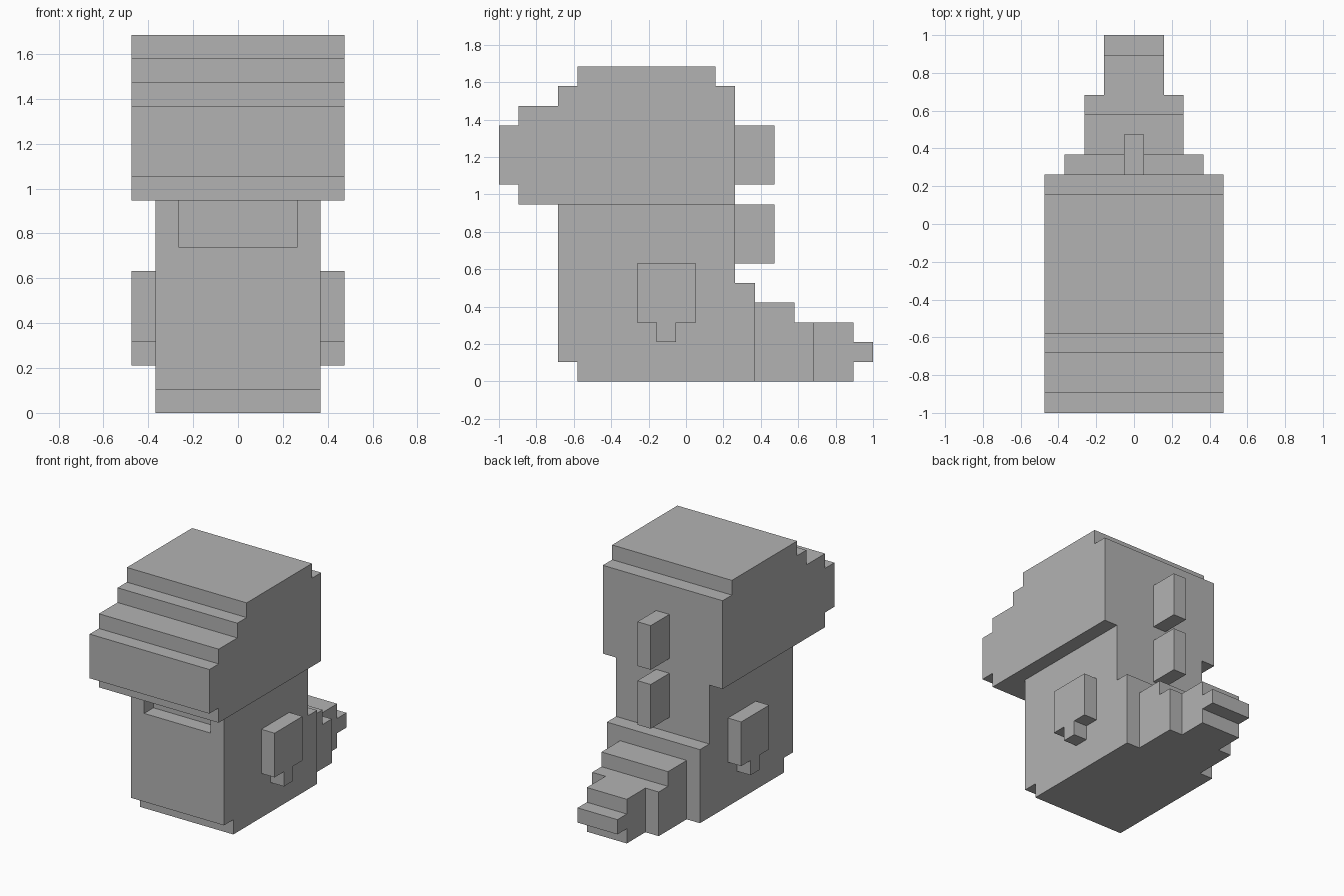
import bpy
import bmesh

cube = bpy.data.objects.get("Cube")
if cube:
    bpy.data.objects.remove(cube, do_unlink=True)

U = 2 / 19        # one block
DEPTH = 19        # blocks from front to back

grey = bpy.data.materials.new("plain grey")
grey.use_nodes = True
grey.diffuse_color = (0.45, 0.45, 0.45, 1)
grey.node_tree.nodes["Principled BSDF"].inputs["Base Color"].default_value = (0.45, 0.45, 0.45, 1)


def extrude(name, profile, x0, x1):
    """Side outline in (y, z) blocks, y counted from the front, swept from x0 to x1."""
    bm = bmesh.new()
    rim = [bm.verts.new((x0 * U, (y - DEPTH / 2) * U, z * U)) for y, z in profile]
    face = bm.faces.new(rim)
    swept = bmesh.ops.extrude_face_region(bm, geom=[face])["geom"]
    moved = [v for v in swept if isinstance(v, bmesh.types.BMVert)]
    bmesh.ops.translate(bm, verts=moved, vec=((x1 - x0) * U, 0, 0))
    bmesh.ops.recalc_face_normals(bm, faces=bm.faces)
    mesh = bpy.data.meshes.new(name)
    bm.to_mesh(mesh)
    bm.free()
    mesh.materials.append(grey)
    obj = bpy.data.objects.new(name, mesh)
    bpy.context.collection.objects.link(obj)
    return obj


def block(name, y0, y1, z0, z1, x0, x1):
    return extrude(name, [(y0, z0), (y1, z0), (y1, z1), (y0, z1)], x0, x1)


# Head with stepped snout and crown
extrude("head", [(1, 9), (12, 9), (12, 15), (11, 15), (11, 16), (4, 16), (4, 15), (3, 15),
                 (3, 14), (1, 14), (1, 13), (0, 13), (0, 10), (1, 10)], -4.5, 4.5)

# Body with a recess cut under the snout
body = extrude("body", [(4, 0), (13, 0), (13, 5), (12, 5), (12, 9), (3, 9), (3, 1), (4, 1)],
               -3.5, 3.5)
cutter = block("throat_cutter", 2, 4, 7, 10, -2.5, 2.5)
cutter.hide_render = True
cutter.hide_viewport = True
cut = body.modifiers.new("throat recess", 'BOOLEAN')
cut.operation = 'DIFFERENCE'
cut.solver = 'EXACT'
cut.object = cutter

# Tail, narrowing towards the tip
extrude("tail_base", [(13, 0), (16, 0), (16, 3), (15, 3), (15, 4), (13, 4)], -2.5, 2.5)
extrude("tail_tip", [(16, 0), (18, 0), (18, 1), (19, 1), (19, 2), (18, 2), (18, 3), (16, 3)],
        -1.5, 1.5)

# Back spikes
for name, z in (("upper_back_spike", 10), ("lower_back_spike", 6)):
    block(name, 12, 14, z, z + 3, -0.5, 0.5)

# Arms, each with a small hand
for name, side in (("left_arm", 1), ("right_arm", -1)):
    extrude(name, [(7, 3), (8, 3), (8, 2), (9, 2), (9, 3), (10, 3), (10, 6), (7, 6)],
            side * 3.5, side * 4.5)
